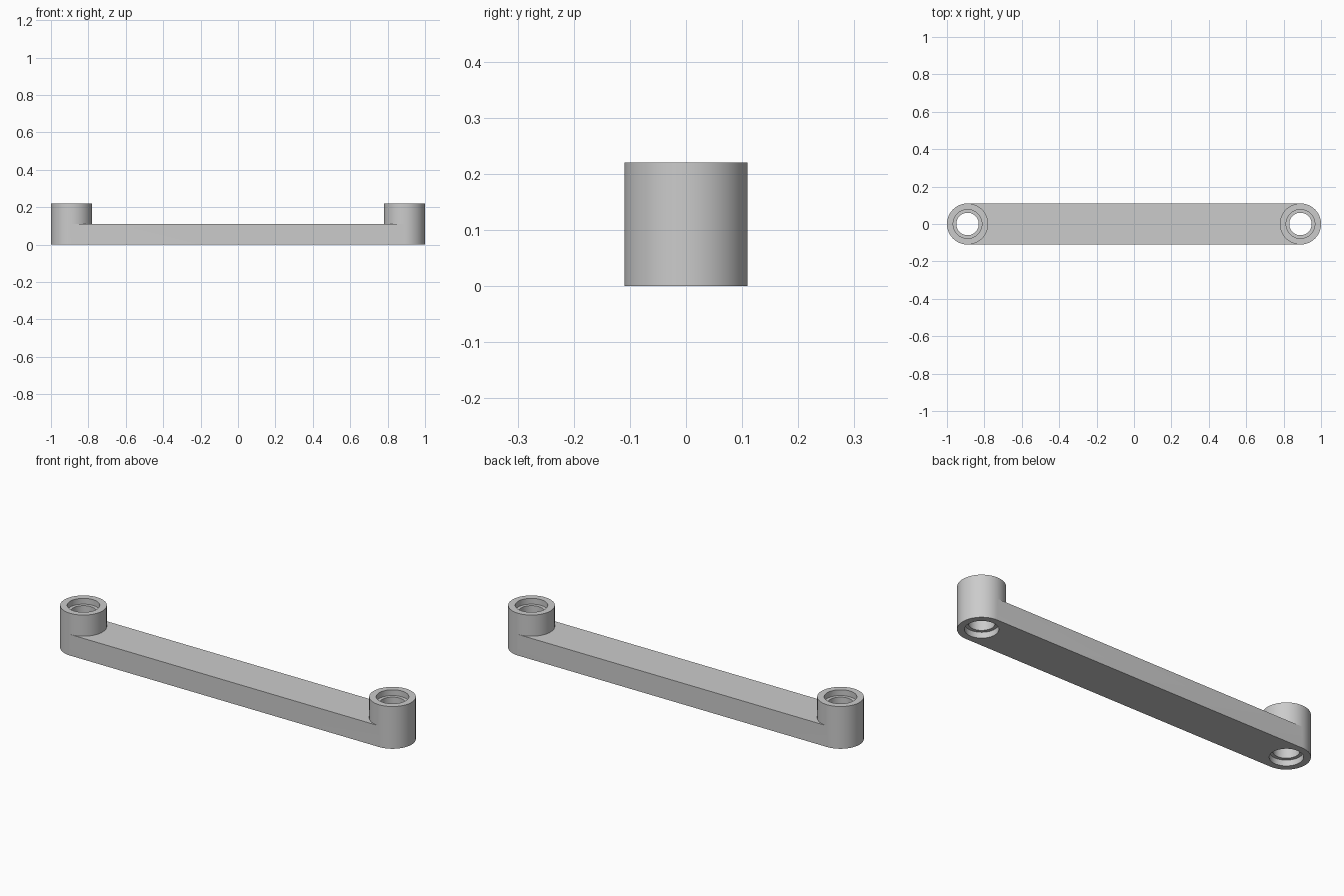
import bpy, bmesh, math

if "Cube" in bpy.data.objects:
    bpy.data.objects.remove(bpy.data.objects["Cube"])

SEG = 64
CENTRE, RADIUS = 0.89, 0.11
HEIGHT, BAR = 0.22, 0.11
BORE, SEAT, DEPTH = 0.06, 0.077, 0.03

grey = bpy.data.materials.new("plain grey")
grey.use_nodes = True
grey.diffuse_color = (0.6, 0.6, 0.6, 1)
grey.node_tree.nodes["Principled BSDF"].inputs["Base Color"].default_value = (0.6, 0.6, 0.6, 1)

bm = bmesh.new()


def collar(side):
    """Revolve a hollow collar; angle zero points towards the bar."""
    profile = [(RADIUS, 0), (RADIUS, BAR), (RADIUS, HEIGHT),
               (SEAT, HEIGHT), (SEAT, HEIGHT - DEPTH), (BORE, HEIGHT - DEPTH),
               (BORE, DEPTH), (SEAT, DEPTH), (SEAT, 0)]
    rings = []
    for r, z in profile:
        ring = []
        for i in range(SEG):
            a = math.tau * i / SEG
            ring.append(bm.verts.new((side * (CENTRE - r * math.cos(a)), r * math.sin(a), z)))
        rings.append(ring)
    for k, ring in enumerate(rings):
        above = rings[(k + 1) % len(rings)]
        for i in range(SEG):
            # leave the wall open where the bar joins
            if k == 0 and (i < SEG // 4 or i >= SEG * 3 // 4):
                continue
            j = (i + 1) % SEG
            bm.faces.new((ring[i], ring[j], above[j], above[i]))
    return rings


left, right = collar(1), collar(-1)

# Bar: strips across the top and bottom, then the two long sides
quarter = SEG // 4
for level in (0, 1):
    for i in range(-quarter, quarter):
        bm.faces.new((left[level][i], left[level][i + 1],
                      right[level][i + 1], right[level][i]))
for i in (-quarter, quarter):
    bm.faces.new((left[0][i], right[0][i], right[1][i], left[1][i]))

bmesh.ops.recalc_face_normals(bm, faces=bm.faces)
mesh = bpy.data.meshes.new("link_bar")
bm.to_mesh(mesh)
bm.free()
mesh.materials.append(grey)

link = bpy.data.objects.new("link_bar", mesh)
bpy.context.collection.objects.link(link)
bpy.context.view_layer.objects.active = link
link.select_set(True)
bpy.ops.object.shade_smooth_by_angle(angle=math.radians(30))
